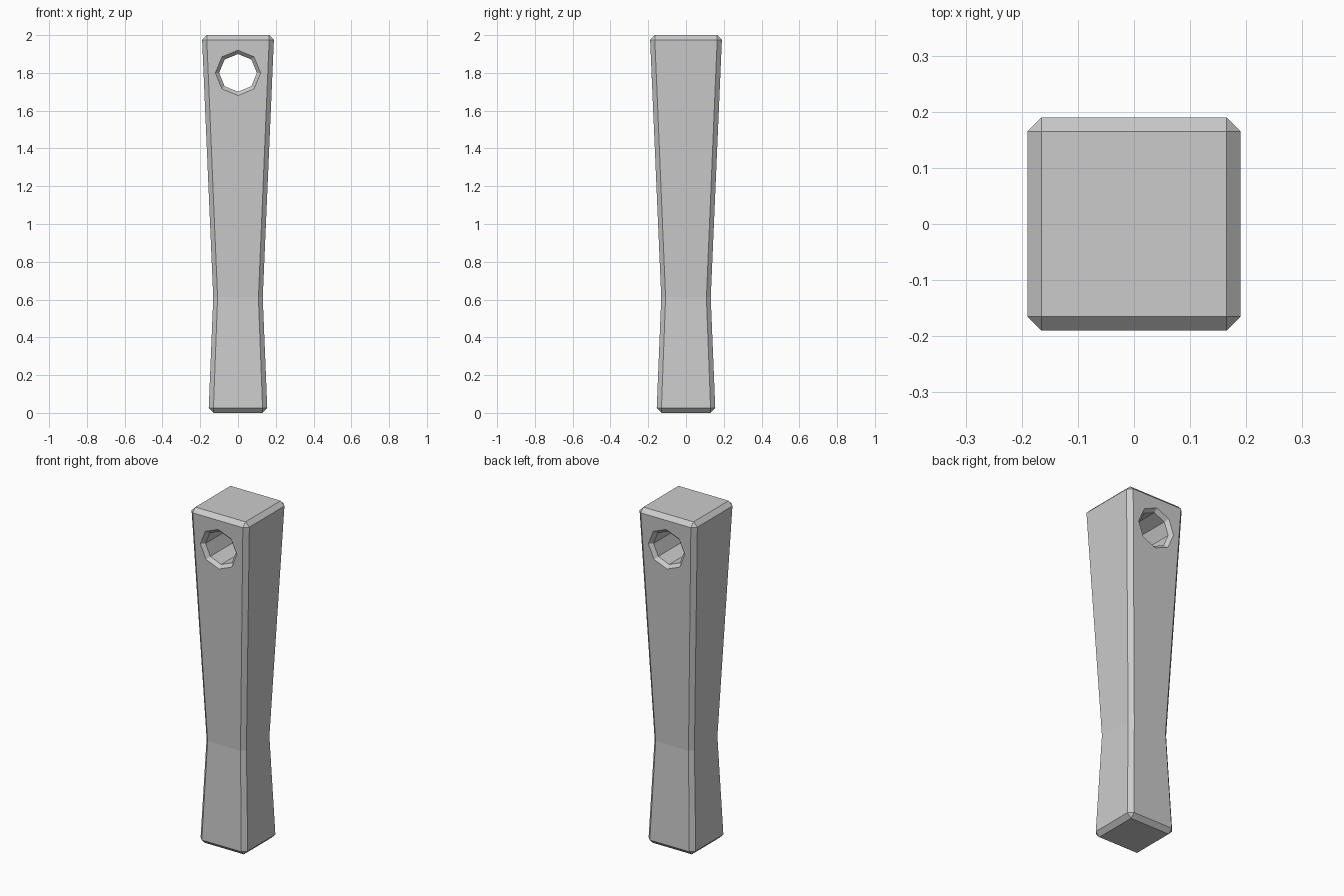
import bpy, bmesh, math

if "Cube" in bpy.data.objects:
    bpy.data.objects.remove(bpy.data.objects["Cube"])

# (z, half width, corner chamfer); the end rings are plain squares
BOTTOM, TOP = (0.0, 0.13), (2.0, 0.165)
RINGS = [(0.025, 0.155, 0.025), (0.61, 0.131, 0.023), (1.975, 0.19, 0.025)]


def square(h):
    return [(h, -h), (h, h), (-h, h), (-h, -h)]


def octagon(h, c):
    i = h - c
    return [(i, -h), (h, -i), (h, i), (i, h), (-i, h), (-h, i), (-h, -i), (-i, -h)]


def finish(name, bm):
    bmesh.ops.recalc_face_normals(bm, faces=bm.faces[:])
    mesh = bpy.data.meshes.new(name)
    bm.to_mesh(mesh)
    bm.free()
    ob = bpy.data.objects.new(name, mesh)
    bpy.context.collection.objects.link(ob)
    return ob


def bridge(bm, a, b):
    n = len(a)
    for k in range(n):
        bm.faces.new((a[k], a[(k + 1) % n], b[(k + 1) % n], b[k]))


# Handle body: chamfered square column with a waist
bm = bmesh.new()
rings = [[bm.verts.new((x, y, z)) for x, y in octagon(h, c)] for z, h, c in RINGS]
for a, b in zip(rings, rings[1:]):
    bridge(bm, a, b)
for (z, h), ring in ((BOTTOM, rings[0]), (TOP, rings[-1])):
    cap = [bm.verts.new((x, y, z)) for x, y in square(h)]
    bm.faces.new(cap)
    for k in range(4):
        nxt = (k + 1) % 4
        bm.faces.new((cap[k], cap[nxt], ring[2 * k + 2 if k < 3 else 0], ring[2 * k + 1]))
        bm.faces.new((cap[k], ring[2 * k], ring[2 * k + 1]))
handle = finish("handle", bm)

# Hole cutter: eight-sided, flared to follow the sloping front and back faces
bm = bmesh.new()
slope = (0.19 - 0.131) / (1.975 - 0.61)
loops = []
for side, off, r in ((-1, 0.02, 0.14), (-1, -0.02, 0.10), (1, -0.02, 0.10), (1, 0.02, 0.14)):
    loop = []
    for k in range(8):
        t = k * math.tau / 8
        z = 1.80 + r * math.cos(t)
        y = side * (0.131 + slope * (z - 0.61) + off)
        loop.append(bm.verts.new((r * math.sin(t), y, z)))
    loops.append(loop)
for a, b in zip(loops, loops[1:]):
    bridge(bm, a, b)
bm.faces.new(loops[0])
bm.faces.new(loops[-1])
cutter = finish("hole_cutter", bm)
cutter.hide_render = True
cutter.hide_viewport = True

mod = handle.modifiers.new("hanging_hole", 'BOOLEAN')
mod.operation = 'DIFFERENCE'
mod.solver = 'EXACT'
mod.object = cutter
